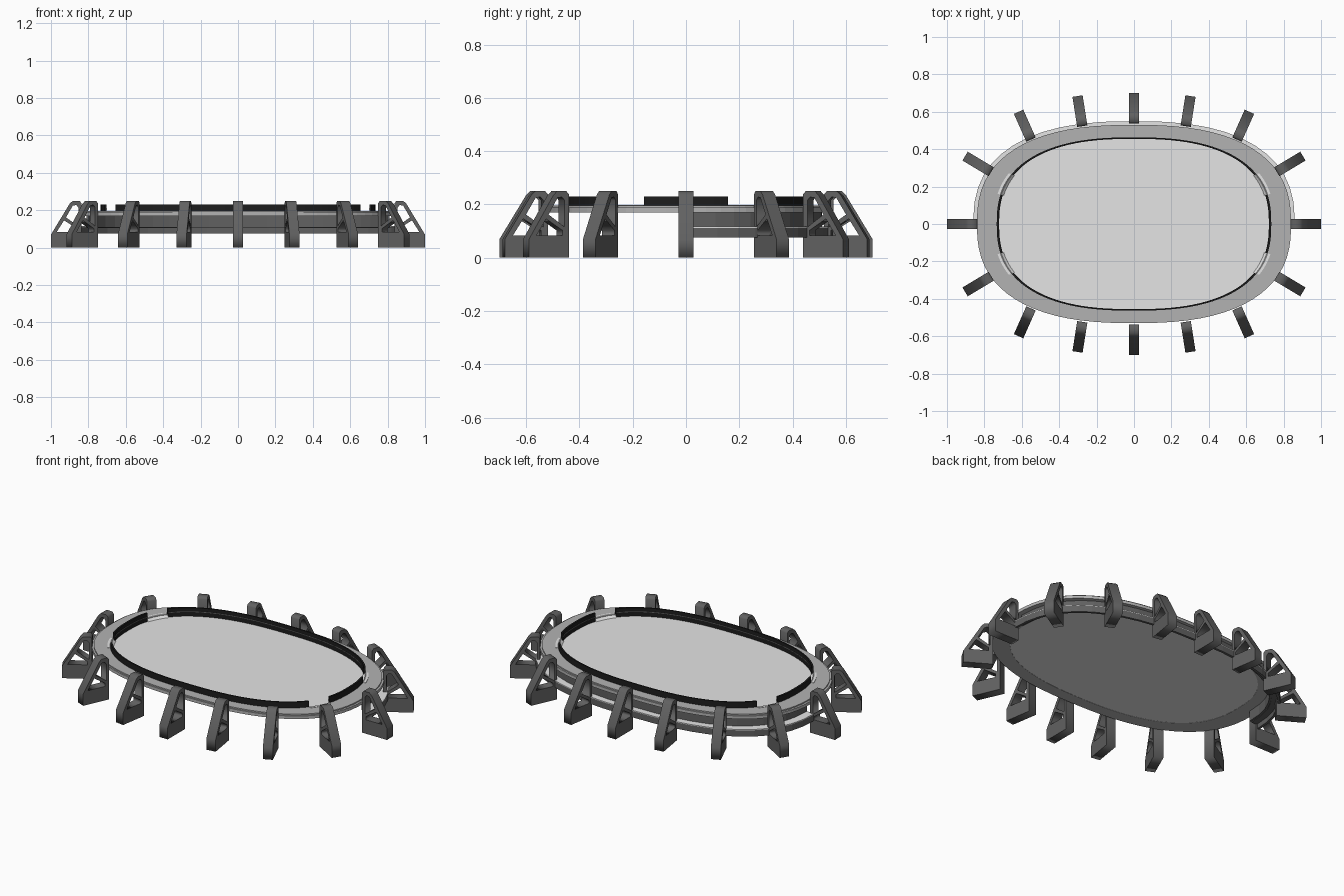
import bpy, bmesh, math
from mathutils import Matrix

if "Cube" in bpy.data.objects:
    bpy.data.objects.remove(bpy.data.objects["Cube"])

A, B, N = 0.84, 0.53, 2.5   # half sizes and squareness of the oval deck


def material(name, v):
    m = bpy.data.materials.new(name)
    m.diffuse_color = (v, v, v, 1)
    m.use_nodes = True
    m.node_tree.nodes["Principled BSDF"].inputs["Base Color"].default_value = m.diffuse_color
    return m


LIGHT = material("light floor grey", 0.78)
MID = material("mid grey", 0.45)
DARK = material("dark grey", 0.12)
BLACK = material("black", 0.012)


def oval(t, d):
    """Point on the superellipse at parameter t, grown by d (less in y when inset)."""
    c, s = math.cos(t), math.sin(t)
    f = lambda v: math.copysign(abs(v) ** (2 / N), v) if abs(v) > 1e-9 else 0
    return (A + d) * f(c), (B + (d if d > 0 else 0.63 * d)) * f(s)


def finish(name, bm, mat):
    bmesh.ops.recalc_face_normals(bm, faces=bm.faces)
    me = bpy.data.meshes.new(name)
    bm.to_mesh(me)
    bm.free()
    me.materials.append(mat)
    ob = bpy.data.objects.new(name, me)
    bpy.context.collection.objects.link(ob)
    return ob


def sweep(name, profile, mat, t0=0, t1=360, steps=72):
    """Sweep a closed (offset, z) profile along the oval, in degrees."""
    bm = bmesh.new()
    full = t1 - t0 == 360
    rows = []
    for i in range(steps if full else steps + 1):
        t = math.radians(t0 + (t1 - t0) * i / steps)
        rows.append([bm.verts.new((*oval(t, d), z)) for d, z in profile])
    n = len(profile)
    for i in range(steps):
        r, q = rows[i], rows[(i + 1) % len(rows)]
        for j in range(n):
            k = (j + 1) % n
            bm.faces.new((r[j], r[k], q[k], q[j]))
    if not full:
        bm.faces.new(rows[0])
        bm.faces.new(rows[-1])
    return finish(name, bm, mat)


def box(d0, d1, z0, z1):
    return [(d0, z0), (d1, z0), (d1, z1), (d0, z1)]


# Deck ring with a slightly lower outer lip
sweep("deck_ring", [(-0.11, 0.17), (0, 0.17), (0, 0.188), (-0.012, 0.188),
                    (-0.012, 0.195), (-0.11, 0.195)], MID)

# Recessed inner floor
bm = bmesh.new()
loops = [[bm.verts.new((*oval(math.radians(i * 5), -0.109), z)) for i in range(72)]
         for z in (0.171, 0.18)]
for lp in loops:
    bm.faces.new(lp)
for i in range(72):
    k = (i + 1) % 72
    bm.faces.new((loops[0][i], loops[0][k], loops[1][k], loops[1][i]))
finish("floor", bm, LIGHT)

# Black barrier in four runs with a pale stripe inside, and light ramps in the gaps
for name, a, b, s in (("right", -15, 15, 10), ("back", 30, 150, 40),
                      ("left", 165, 195, 10), ("front", 210, 330, 40)):
    sweep("barrier_" + name, box(-0.117, -0.106, 0.176, 0.23), BLACK, a, b, s)
    sweep("barrier_stripe_" + name, box(-0.119, -0.116, 0.205, 0.209), DARK, a, b, s)
for i, a in enumerate((15, 150, 195, 330)):
    sweep("gap_ramp_%d" % i, [(-0.125, 0.179), (-0.09, 0.179), (-0.09, 0.197),
                              (-0.105, 0.197)], LIGHT, a, a + 15, 6)

# Skirt around the back half only: set-back wall, pale ledge, lower outer band
sweep("back_skirt_upper", box(-0.042, -0.03, 0.108, 0.171), DARK, 1, 179, 24)
sweep("back_ledge", box(-0.03, 0.02, 0.112, 0.117), LIGHT, 1, 179, 24)
sweep("back_skirt_lower", [(-0.03, 0.112), (-0.03, 0.104), (0.006, 0.104), (0.006, 0.075),
                           (0.02, 0.075), (0.02, 0.112)], DARK, 1, 179, 24)

# Buttress: flat truss profile with two openings, extruded to thickness
cu = bpy.data.curves.new("buttress_profile", "CURVE")
cu.dimensions, cu.fill_mode, cu.extrude = "2D", "BOTH", 0.0275
for pts in ([(0, 0), (0, 0.07), (0.1, 0.235), (0.116, 0.25), (0.153, 0.25),
             (0.163, 0.238), (0.163, 0)],
            [(0.146, 0.115), (0.146, 0.215), (0.135, 0.228), (0.117, 0.225), (0.08, 0.162)],
            [(0.03, 0.083), (0.138, 0.083), (0.138, 0.102), (0.07, 0.146)]):
    sp = cu.splines.new("POLY")
    sp.points.add(len(pts) - 1)
    for p, (u, z) in zip(sp.points, pts):
        p.co = (-u, z, 0, 1)
    sp.use_cyclic_u = True
tmp = bpy.data.objects.new("profile_tmp", cu)
bpy.context.collection.objects.link(tmp)
bpy.context.view_layer.update()
leg = bpy.data.meshes.new_from_object(tmp.evaluated_get(bpy.context.evaluated_depsgraph_get()))
bpy.data.objects.remove(tmp)
leg.transform(Matrix.Rotation(math.pi / 2, 4, "X"))
leg.materials.clear()
leg.materials.append(DARK)

# Sixteen buttresses, mirrored by quadrant
places = [(1, 0, 0), (-1, 0, 180), (0, 0.7, 90), (0, -0.7, -90)]
for x, y, a in ((0.903, 0.363, 31), (0.617, 0.6, 66), (0.302, 0.684, 81)):
    places += [(x, y, a), (-x, y, 180 - a), (x, -y, -a), (-x, -y, 180 + a)]
for i, (x, y, a) in enumerate(places):
    ob = bpy.data.objects.new("buttress_%02d" % (i + 1), leg)
    ob.location = (x, y, 0)
    ob.rotation_euler = (0, 0, math.radians(a))
    bpy.context.collection.objects.link(ob)
